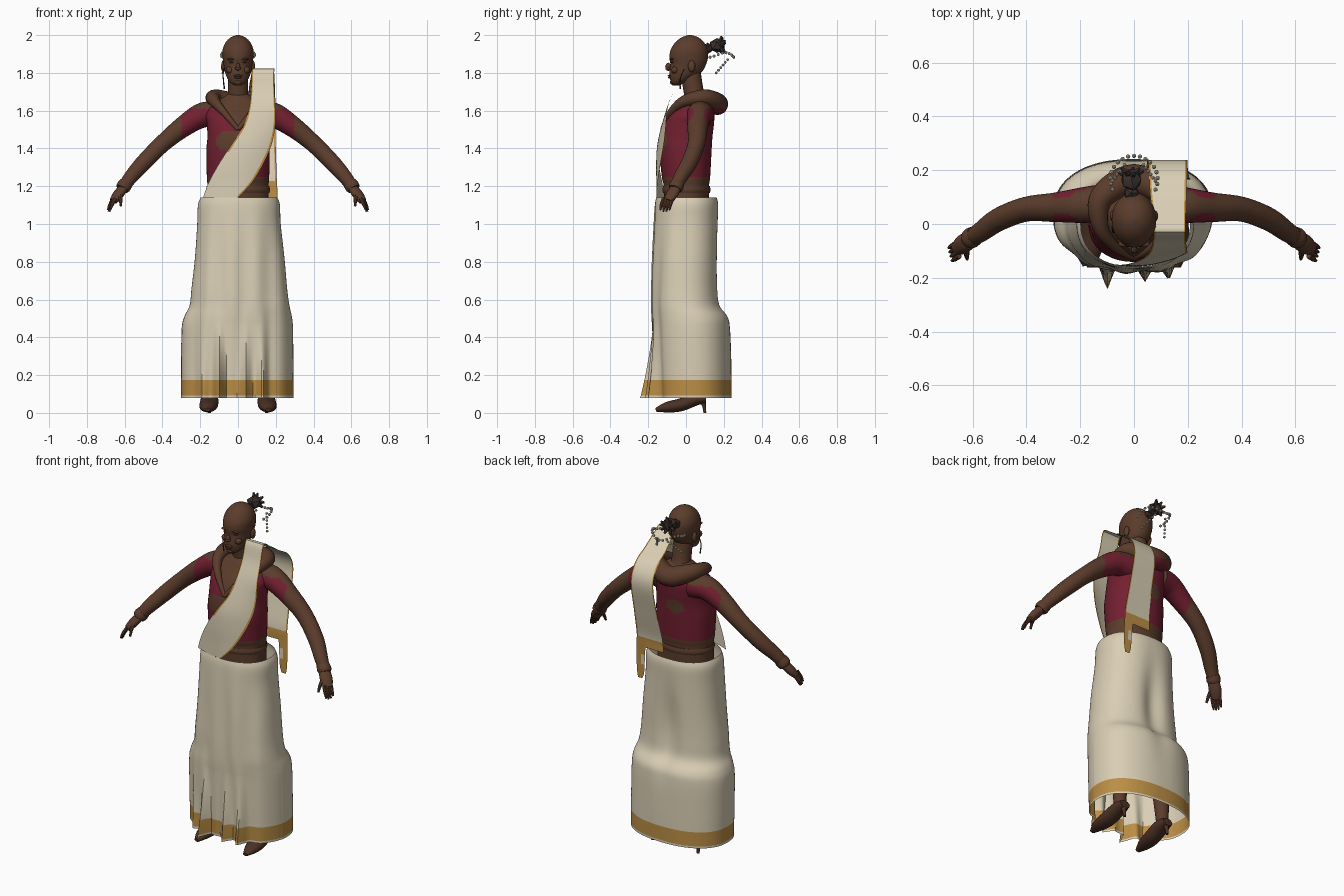
import bpy, bmesh, math
from mathutils import Vector, Matrix

cube = bpy.data.objects.get("Cube")
if cube:
    bpy.data.objects.remove(cube)


def material(name, r, g, b):
    m = bpy.data.materials.new(name)
    m.use_nodes = True
    m.diffuse_color = (r, g, b, 1)
    m.node_tree.nodes["Principled BSDF"].inputs["Base Color"].default_value = (r, g, b, 1)
    return m


CREAM = material("cream cloth", .70, .62, .46)
GOLD = material("gold border", .50, .27, .06)
RED = material("crimson blouse", .17, .014, .03)
SKIN = material("brown skin", .105, .046, .025)
SHOE = material("dark brown leather", .07, .03, .018)
HAIR = material("dark hair", .045, .03, .027)
PEARL = material("pearl flowers", .62, .58, .46)


def smooth(rows, n):
    """Catmull-Rom resampling that passes through every row."""
    out = []
    for i in range(len(rows) - 1):
        a, b, c, d = rows[max(i - 1, 0)], rows[i], rows[i + 1], rows[min(i + 2, len(rows) - 1)]
        for k in range(n):
            t = k / n
            out.append([q + .5 * t * (r - p + t * (2 * p - 5 * q + 4 * r - s + t * (3 * (q - r) + s - p)))
                        for p, q, r, s in zip(a, b, c, d)])
    return out + [list(rows[-1])]


def finish(name, bm, mats, rule=None, angle=40, recalc=True):
    if recalc:
        bmesh.ops.recalc_face_normals(bm, faces=bm.faces)
    bm.normal_update()
    if rule:
        for f in bm.faces:
            f.material_index = rule(f.calc_center_median(), f.normal)
    me = bpy.data.meshes.new(name)
    bm.to_mesh(me)
    bm.free()
    for m in mats:
        me.materials.append(m)
    ob = bpy.data.objects.new(name, me)
    bpy.context.collection.objects.link(ob)
    bpy.ops.object.select_all(action='DESELECT')
    ob.select_set(True)
    bpy.context.view_layer.objects.active = ob
    bpy.ops.object.shade_smooth_by_angle(angle=math.radians(angle))
    return ob


def skin_rings(bm, rings, cap):
    vs = [[bm.verts.new(p) for p in r] for r in rings]
    n = len(vs[0])
    for a, b in zip(vs, vs[1:]):
        for i in range(n):
            bm.faces.new((a[i], a[(i + 1) % n], b[(i + 1) % n], b[i]))
    if cap:
        bm.faces.new(vs[0][::-1])
        bm.faces.new(vs[-1])


def loft(name, rows, mats, rule=None, n=4, segs=48, power=1.0, cap=True, shape=None):
    """Rows are z, left x, right x, front y, back y."""
    rings = []
    for z, xl, xr, yf, yb in smooth(rows, n):
        ring = []
        for i in range(segs):
            a = math.tau * i / segs
            c, s = math.cos(a), math.sin(a)
            x = (xl + xr) / 2 + (xr - xl) / 2 * math.copysign(abs(c) ** power, c)
            y = (yf + yb) / 2 + (yb - yf) / 2 * math.copysign(abs(s) ** power, s)
            ring.append(shape(x, y, z) if shape else (x, y, z))
        rings.append(ring)
    bm = bmesh.new()
    skin_rings(bm, rings, cap)
    return finish(name, bm, mats, rule)


def tube(name, path, mats, rule=None, n=6, segs=20, flat=1.0, side=1):
    """Path points are x, y, z, radius."""
    pts = smooth([(p[0] * side, *p[1:]) for p in path], n)
    pos = [Vector(p[:3]) for p in pts]
    span = (pos[-1] - pos[0])
    ref = Vector((0, 1, 0)) if abs(span.z) > .9 * span.length > 0 else Vector((0, 0, 1))
    rings = []
    for i, p in enumerate(pos):
        t = (pos[min(i + 1, len(pos) - 1)] - pos[max(i - 1, 0)]).normalized()
        u = t.cross(ref).normalized()
        v = u.cross(t)
        rings.append([p + pts[i][3] * (u * flat * math.cos(a) + v * math.sin(a))
                      for a in (math.tau * k / segs for k in range(segs))])
    bm = bmesh.new()
    skin_rings(bm, rings, True)
    return finish(name, bm, mats, rule)


def blobs(name, items, mat, detail=2):
    """Ellipsoids given as centre and radii."""
    bm = bmesh.new()
    for c, r in items:
        bmesh.ops.create_icosphere(bm, subdivisions=detail, radius=1,
                                   matrix=Matrix.Translation(c) @ Matrix.Diagonal((*r, 1)))
    return finish(name, bm, [mat])


def sheet(name, rows, rule, n=5, cols=18):
    """Cloth strip; rows are z, left x, right x, y, sideways curvature."""
    bm = bmesh.new()
    grid = []
    for z, xl, xr, y, k in smooth(rows, n):
        xs = [xl + (xr - xl) * j / cols for j in range(cols + 1)]
        grid.append([bm.verts.new((x, y + k * x * x, z)) for x in xs])
    for a, b in zip(grid, grid[1:]):
        for j in range(cols):
            f = bm.faces.new((a[j], a[j + 1], b[j + 1], b[j]))
            f.material_index = rule(j / (cols - 1), f.calc_center_median())
    return finish(name, bm, [CREAM, GOLD], recalc=False)


# Skirt: full hem, soft back lobes, sharp front pleats and a gold band
PLEATS = ((-.10, .10), (.04, .065), (.13, .065), (-.19, .03))


def skirt_shape(x, y, z):
    drop = max(0, (.62 - z) / .54) ** 1.6
    if y < 0:
        y -= sum(d * drop * max(0, 1 - abs(x - fx) / .035) for fx, d in PLEATS)
        y += .006 * math.sin(x * 48) * min(1, (1.14 - z) * 3)
    else:
        lobe = math.exp(-((z - .72) / .22) ** 2)
        y -= .03 * lobe * math.exp(-(x / .06) ** 2)
    return x, y, z


loft("skirt", [(1.14, -.198, .208, -.158, .163), (1.10, -.212, .222, -.165, .172),
               (1.0, -.216, .226, -.17, .172), (.82, -.228, .246, -.176, .172),
               (.66, -.246, .260, -.18, .174), (.57, -.256, .272, -.18, .184),
               (.51, -.284, .285, -.178, .226), (.45, -.298, .291, -.174, .237),
               (.30, -.301, .293, -.168, .24), (.175, -.301, .293, -.163, .241),
               (.092, -.301, .293, -.16, .241), (.08, -.301, .293, -.16, .241)],
     [CREAM, GOLD], lambda c, nrm: int(.092 < c.z < .175), n=5, segs=160, power=.88,
     cap=False, shape=skirt_shape)


# Torso with cropped blouse, open neckline and bare patches
def blouse(c, nrm):
    if not 1.25 < c.z < 1.62:
        return 0
    if c.y < 0:
        bare = ((abs(c.x) - .045) / .075) ** 2 + ((c.z - 1.44) / .055) ** 2 < 1
        return int(not bare and abs(c.x) > (c.z - 1.5) * .9)
    bare = ((c.x + .02) / .06) ** 2 + ((c.z - 1.45) / .04) ** 2 < 1
    return int(not bare)


loft("torso", [(z, -w, w, f, b) for z, w, f, b in (
    (1.08, .163, -.115, .12), (1.20, .162, -.118, .122), (1.25, .165, -.128, .128),
    (1.38, .168, -.14, .135), (1.46, .162, -.137, .14), (1.53, .165, -.118, .148),
    (1.58, .17, -.09, .15), (1.63, .14, -.05, .14), (1.67, .08, -.02, .11), (1.69, .05, 0, .09))],
     [SKIN, RED], blouse, n=7, segs=72, power=.92)
loft("waistband", [(z, -w, w, -w + .045, w - .04) for z, w in ((1.165, .166), (1.18, .17), (1.2, .166))],
     [SKIN], n=3)

# Draped hood collar around the neck, thick at the back
half = [(.07, -.085, 1.585, .018), (.125, -.01, 1.65, .03), (.12, .10, 1.668, .045)]
tip = (0, -.125, 1.50, .012)
collar = [tip] + half + [(0, .165, 1.635, .058)] + [(-x, y, z, r) for x, y, z, r in half[::-1]] + [tip]
tube("hood_collar", collar, [SKIN, RED], lambda c, nrm: int(c.y > .1 and c.z < 1.612))

# Neck and head
tube("neck", [(0, .07, 1.6, .07), (0, .045, 1.68, .054), (0, .025, 1.8, .053)], [SKIN])
loft("head", [(z, -w, w, f, b) for z, w, f, b in (
    (1.733, .016, -.07, -.035), (1.75, .043, -.08, 0), (1.78, .061, -.087, .05),
    (1.81, .070, -.087, .088), (1.85, .077, -.083, .108), (1.88, .081, -.088, .116),
    (1.92, .082, -.082, .115), (1.96, .067, -.058, .097), (1.987, .040, -.025, .067), (2.0, .008, .01, .03))],
     [SKIN], n=4, segs=40)
face = [((0, -.094, 1.832), (.011, .016, .022)), ((0, -.097, 1.824), (.017, .013, .009)),
        ((0, -.085, 1.785), (.024, .012, .006)), ((0, -.084, 1.775), (.020, .012, .006)),
        ((0, -.072, 1.75), (.02, .014, .013))]
for s in (-1, 1):
    face += [((s * .078, .03, 1.835), (.012, .02, .032)), ((s * .034, -.074, 1.873), (.024, .012, .006)),
             ((s * .042, -.058, 1.815), (.022, .02, .02))]
blobs("facial_features", face, SKIN)
blobs("eyes", [((s * .033, -.070, 1.856), (.014, .010, .005)) for s in (-1, 1)], HAIR)
for s, label in ((1, "left"), (-1, "right")):
    tube(label + "_earring", [(.080, -.01, 1.82, .003), (.078, -.03, 1.77, .003), (.072, -.03, 1.715, .004)],
         [HAIR], segs=6, side=s)

# Hair bun with loose tufts, ringed by strings of pearls
blobs("hair_bun", [((-.01, .165, 1.945), (.042, .045, .04)), ((-.01, .115, 1.93), (.03, .03, .03))], HAIR, 1)
bm = bmesh.new()
for i in range(9):
    a = math.tau * i / 9
    d = Vector((math.cos(a), .5 + .35 * math.sin(i * 2), math.sin(a))).normalized()
    m = Matrix.Translation(Vector((-.01, .175, 1.945)) + d * .034) @ d.to_track_quat('Z', 'Y').to_matrix().to_4x4()
    bmesh.ops.create_cone(bm, cap_ends=True, segments=5, radius1=.016, radius2=.005, depth=.036, matrix=m)
finish("bun_tufts", bm, [HAIR], angle=20)
beads = []
for i in range(17):
    a = math.radians(-25 + 230 * i / 16)
    beads.append(((.088 * math.cos(a), .165 + .088 * math.sin(a), 1.895 + .012 * math.sin(a * 3)), (.009,) * 3))
for s in (-1, 1):
    for i in range(6):
        t = i / 5
        beads.append(((s * (.035 + .045 * t), .22 - .06 * t, 1.87 - .07 * t), (.008,) * 3))
blobs("pearl_strings", beads, PEARL, 1)


# Arms, cuffs, hands, legs and shoes, one set per side
def sleeve(c, nrm):
    return int(abs(c.x) < .30 and c.z < 1.61 and (abs(nrm.y) > .5 or nrm.z < 0))


for s, label in ((1, "left"), (-1, "right")):
    tube(label + "_arm", [(.10, .08, 1.58, .07), (.19, .07, 1.575, .066), (.29, .062, 1.515, .055),
                          (.40, .055, 1.425, .046), (.50, .018, 1.325, .043), (.57, -.03, 1.245, .037),
                          (.61, -.055, 1.19, .030)], [SKIN, RED], sleeve, n=10, segs=32, side=s)
    tube(label + "_cuff", [(.59, -.043, 1.217, .036), (.605, -.052, 1.198, .039), (.613, -.058, 1.185, .034)],
         [SKIN], side=s)
    tube(label + "_palm", [(.60, -.05, 1.20, .022), (.635, -.075, 1.155, .025), (.66, -.095, 1.12, .018)],
         [SKIN], flat=1.4, side=s)
    for i in range(4):
        k = i - 1.5
        y, x = -.095 - k * .016, .655 + k * -.004
        tube(f"{label}_finger_{i + 1}", [(x, y, 1.135, .010), (x + .018, y - .012, 1.10, .009),
             (x + .028, y - .017, 1.062 + .008 * abs(k), .005)], [SKIN], n=3, segs=8, side=s)
    tube(label + "_thumb", [(.625, -.085, 1.165, .013), (.622, -.115, 1.13, .010), (.62, -.13, 1.095, .006)],
         [SKIN], n=3, segs=8, side=s)
    tube(label + "_leg", [(.15, .06, .07, .032), (.14, .05, .35, .05), (.10, .03, .95, .08)], [SKIN], side=s)
    tube(label + "_shoe", [(.15, .105, .075, .022), (.15, .05, .07, .032), (.155, -.03, .042, .034),
                           (.16, -.10, .030, .028), (.16, -.16, .016, .010)], [SHOE], flat=1.45, side=s)
    tube(label + "_heel", [(.15, .085, .075, .024), (.15, .095, .04, .011), (.15, .10, 0, .008)],
         [SHOE], n=3, segs=10, side=s)

# Sash draped across the chest, over the shoulder and down the back
sheet("sash", [(1.14, -.185, 0, -.157, 1.3), (1.22, -.155, .075, -.157, 1.3), (1.32, -.10, .135, -.158, 1.3),
               (1.42, -.035, .178, -.152, 1.1), (1.52, .03, .197, -.13, .6), (1.62, .06, .197, -.10, .1),
               (1.72, .07, .192, -.06, 0), (1.82, .073, .192, -.03, 0), (1.79, .07, .192, .03, 0),
               (1.735, .06, .195, .11, 0), (1.68, .055, .197, .195, 0), (1.58, .05, .198, .238, 0),
               (1.40, .045, .2, .205, 0), (1.25, .035, .205, .172, 0), (1.17, .03, .205, .168, 0)],
      lambda u, c: int(u < .03 and c.z > 1.38 or u > .97 or c.y > .1 and c.z < 1.225))
sheet("sash_tail", [(1.22, .145, .207, .172, 0), (1.1, .155, .21, .166, 0), (1.02, .16, .207, .165, 0),
                    (.98, .172, .2, .165, 0)],
      lambda u, c: int(not (u < .45 and 1.07 < c.z < 1.13)))
